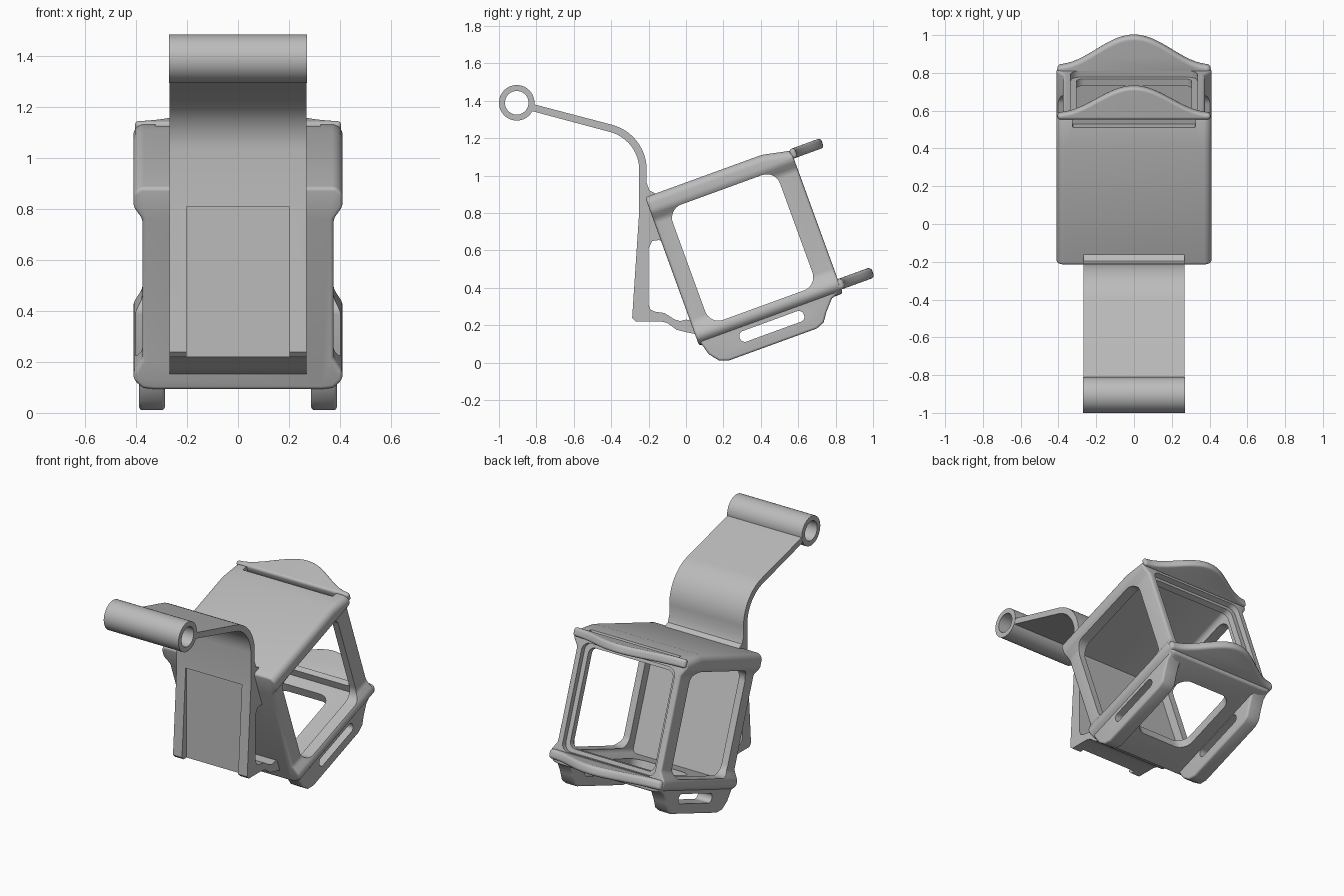
import bpy, bmesh
from math import sin, cos, pi, radians

if "Cube" in bpy.data.objects:
    bpy.data.objects.remove(bpy.data.objects["Cube"], do_unlink=True)

TILT = radians(20)          # lean of the case; the case is modelled upright

grey = bpy.data.materials.new("plain grey")
grey.use_nodes = True
grey.diffuse_color = (0.5, 0.5, 0.5, 1)
grey.node_tree.nodes["Principled BSDF"].inputs["Base Color"].default_value = (0.5, 0.5, 0.5, 1)


def loft(name, rings, tilt=TILT):
    """Skin a list of matching closed rings and cap both ends."""
    bm = bmesh.new()
    loops = [[bm.verts.new(p) for p in ring] for ring in rings]
    n = len(loops[0])
    for a, b in zip(loops, loops[1:]):
        for i in range(n):
            j = (i + 1) % n
            bm.faces.new((a[i], a[j], b[j], b[i]))
    bm.faces.new(loops[0][::-1])
    bm.faces.new(loops[-1])
    bmesh.ops.recalc_face_normals(bm, faces=bm.faces)
    mesh = bpy.data.meshes.new(name)
    bm.to_mesh(mesh)
    bm.free()
    mesh.materials.append(grey)
    ob = bpy.data.objects.new(name, mesh)
    bpy.context.collection.objects.link(ob)
    ob.rotation_euler.x = tilt
    return ob


def prism(name, axis, pts, lo, hi, tilt=TILT):
    """Extrude a 2D outline along an axis."""
    place = {"x": lambda a, b, t: (t, a, b),
             "y": lambda a, b, t: (a, t, b),
             "z": lambda a, b, t: (a, b, t)}[axis]
    return loft(name, [[place(a, b, t) for a, b in pts] for t in (lo, hi)], tilt)


def arc(cx, cy, r, start, end, steps=8):
    angles = [radians(start + (end - start) * i / steps) for i in range(steps + 1)]
    return [(cx + r * cos(a), cy + r * sin(a)) for a in angles]


def rounded(a0, a1, b0, b1, r):
    """Rectangle outline with rounded corners."""
    return (arc(a1 - r, b1 - r, r, 0, 90) + arc(a0 + r, b1 - r, r, 90, 180)
            + arc(a0 + r, b0 + r, r, 180, 270) + arc(a1 - r, b0 + r, r, 270, 360))


def finish(ob, bevel=0.0, cutters=(), angle=25):
    """Round the edges, cut the openings, bake and shade."""
    if bevel:
        m = ob.modifiers.new("round", "BEVEL")
        m.width, m.segments, m.limit_method = bevel, 4, "ANGLE"
        m.angle_limit = radians(angle)
    for c in cutters:
        m = ob.modifiers.new("cut", "BOOLEAN")
        m.operation, m.solver, m.object = "DIFFERENCE", "EXACT", c
    bpy.context.view_layer.update()
    deps = bpy.context.evaluated_depsgraph_get()
    baked = bpy.data.meshes.new_from_object(ob.evaluated_get(deps))
    ob.modifiers.clear()
    ob.data = baked
    for c in cutters:
        bpy.data.objects.remove(c, do_unlink=True)
    bpy.ops.object.select_all(action="DESELECT")
    ob.select_set(True)
    bpy.context.view_layer.objects.active = ob
    bpy.ops.object.shade_smooth_by_angle(angle=radians(35))
    return ob


# Case body: waisted section, dipping at the top rear edge
half = [(0.33, 0.06), (0.375, 0.065), (0.41, 0.10), (0.41, 0.135), (0.375, 0.19),
        (0.375, 0.77), (0.41, 0.82), (0.41, 0.88), (0.385, 0.905)]
outline = half + [(-x, w) for x, w in reversed(half)]


def section(u, drop):
    return [(x, u, w - (drop if w > 0.85 else 0)) for x, w in outline]


body = loft("case_body", [section(0.097, 0), section(0.76, 0), section(0.915, 0.032)])
finish(body, 0.022, [
    prism("cavity", "y", rounded(-0.33, 0.33, 0.12, 0.84, 0.03), 0.13, 0.84),
    prism("side_windows", "x", rounded(0.19, 0.80, 0.147, 0.803, 0.075), -0.6, 0.6),
    prism("rear_opening", "y", rounded(-0.305, 0.305, 0.17, 0.785, 0.04), 0.7, 1.2),
    prism("rear_step", "y", rounded(-0.335, 0.335, 0.145, 0.81, 0.05), 0.88, 1.2),
    prism("floor_hole", "z", rounded(-0.2, 0.2, 0.28, 0.76, 0.08), -0.1, 0.2),
    prism("strap_slot", "z", rounded(-0.325, 0.325, 0.866, 0.908, 0.005), 0.835, 1.1),
])


# Bell shaped lips above and below the rear opening
def lip(name, tip, w0, w1, root):
    edge = 0.937
    xs = [-0.405 + 0.81 * i / 32 for i in range(33)]
    bell = [(x, edge + (tip - edge) * 0.5 * (1 + cos(pi * x / 0.405))) for x in xs]
    pts = [(-0.405, root)] + bell + [(0.405, root)]
    return finish(prism(name, "z", pts, w0, w1), 0.02, angle=40)


lip("lower_lip", 1.104, 0.083, 0.142, 0.86)
lip("upper_lip", 1.087, 0.828, 0.882, 0.905)

# Slotted lugs under the case
lug = [(0.11, 0.10), (0.11, 0.07), (0.13, 0.0), (0.17, -0.05), (0.22, -0.068),
       (0.72, -0.068), (0.765, -0.05), (0.80, 0.0), (0.85, 0.055), (0.90, 0.075), (0.90, 0.10)]
for side, name in ((1, "left_lug"), (-1, "right_lug")):
    x0, x1 = sorted((side * 0.287, side * 0.388))
    finish(prism(name, "x", lug, x0, x1), 0.03,
           [prism("slot", "x", rounded(0.315, 0.68, -0.005, 0.055, 0.028), -0.6, 0.6)], angle=50)

# Bent arm with a wedge shaped back plate and foot
arm = ([(-0.825, 1.384)] + arc(-0.46, 1.03, 0.25, 75, 0, 14)
       + [(-0.21, 0.96), (-0.195, 0.92), (-0.155, 0.9), (-0.17, 0.86),
          (-0.11, 0.64), (-0.145, 0.655), (-0.18, 0.65), (-0.2, 0.61),
          (-0.2, 0.31), (-0.19, 0.283), (-0.165, 0.272), (-0.115, 0.265), (-0.06, 0.23),
          (-0.03, 0.222), (0.0, 0.23), (0.035, 0.225), (0.065, 0.15), (0.0, 0.163),
          (-0.05, 0.175), (-0.1, 0.212), (-0.135, 0.22), (-0.27, 0.22), (-0.288, 0.238),
          (-0.25, 0.81)]
       + arc(-0.46, 1.03, 0.21, 0, 75, 14) + [(-0.825, 1.345)])
finish(prism("hinge_arm", "x", arm, -0.268, 0.268, 0), 0,
       [prism("plate_recess", "x", [(-0.4, 0.1), (-0.24, 0.1), (-0.24, 0.808), (-0.4, 0.808)],
              -0.203, 0.203, 0)])

# Hinge barrel
finish(prism("hinge_barrel", "x", arc(-0.905, 1.389, 0.095, 0, 352.5, 47), -0.27, 0.27, 0), 0,
       [prism("bore", "x", arc(-0.905, 1.389, 0.063, 0, 350, 35), -0.5, 0.5, 0)])
